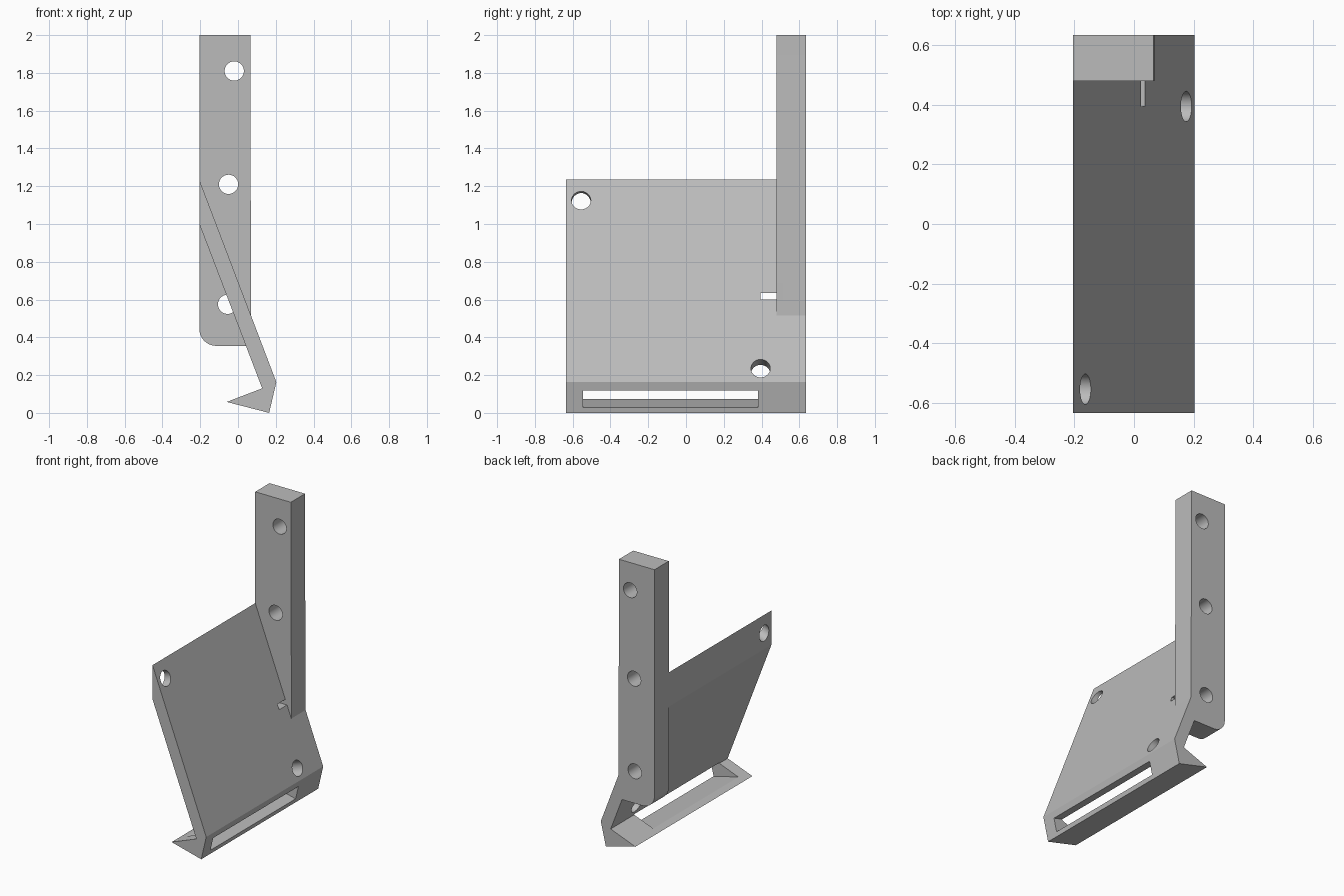
import bpy, bmesh, math
from mathutils import Vector, Matrix

cube = bpy.data.objects.get("Cube")
if cube:
    bpy.data.objects.remove(cube, do_unlink=True)

grey = bpy.data.materials.new("plain_grey")
grey.use_nodes = True
colour = (0.5, 0.5, 0.5, 1)
grey.diffuse_color = colour
grey.node_tree.nodes["Principled BSDF"].inputs["Base Color"].default_value = colour


def finish(name, bm):
    bmesh.ops.recalc_face_normals(bm, faces=bm.faces)
    mesh = bpy.data.meshes.new(name)
    bm.to_mesh(mesh)
    bm.free()
    mesh.materials.append(grey)
    obj = bpy.data.objects.new(name, mesh)
    bpy.context.collection.objects.link(obj)
    return obj


def prism(name, profile, y0, y1):
    """Extrude an x-z profile along y."""
    bm = bmesh.new()
    face = bm.faces.new([bm.verts.new((x, y0, z)) for x, z in profile])
    new = bmesh.ops.extrude_face_region(bm, geom=[face])["geom"]
    moved = [v for v in new if isinstance(v, bmesh.types.BMVert)]
    bmesh.ops.translate(bm, verts=moved, vec=(0, y1 - y0, 0))
    return finish(name, bm)


def drill(name, centre, axis, length, radius=0.051):
    bm = bmesh.new()
    turn = Vector(axis).to_track_quat('Z', 'Y').to_matrix().to_4x4()
    bmesh.ops.create_cone(bm, cap_ends=True, segments=48, radius1=radius, radius2=radius,
                          depth=length, matrix=Matrix.Translation(centre) @ turn)
    return finish(name, bm)


def combine(target, other, operation):
    mod = target.modifiers.new(operation, 'BOOLEAN')
    mod.operation, mod.object, mod.solver = operation, other, 'EXACT'
    bpy.context.view_layer.objects.active = target
    bpy.ops.object.modifier_apply(modifier=mod.name)
    bpy.data.objects.remove(other, do_unlink=True)


# Leaning plate with hooked lip along its lower edge
bracket = prism("bracket", [(-0.205, 1.235), (0.203, 0.163), (0.165, 0.0), (-0.06, 0.058),
                            (0.128, 0.13), (-0.205, 1.0)], -0.635, 0.635)

# Upright bar with one rounded lower corner
r = 0.09
corner = [(-0.205 + r - r * math.sin(a), 0.355 + r - r * math.cos(a))
          for a in (math.pi / 2 * i / 10 for i in range(11))]
bar = prism("upright_bar", [(-0.205, 2), (0.065, 2), (0.065, 1.5), (0.069, 0.9),
                            (0.069, 0.515), (0.06, 0.355)] + corner, 0.48, 0.635)
combine(bracket, bar, 'UNION')

# Bolt holes through the bar
for x, z in ((-0.02, 1.81), (-0.05, 1.21), (-0.055, 0.575)):
    combine(bracket, drill("bar_hole", (x, 0.579, z), (0, 1, 0), 0.2), 'DIFFERENCE')

# Holes square to the plate
for x, y, z in ((-0.163, -0.555, 1.125), (0.175, 0.395, 0.235)):
    combine(bracket, drill("plate_hole", (x, y, z), (0.935, 0, 0.354), 0.3), 'DIFFERENCE')

# Long slot through the lip, parallel to its underside
slot = prism("lip_slot", [(0.27, 0.006), (0.27, 0.1), (-0.13, 0.2), (-0.13, 0.102)], -0.545, 0.38)
combine(bracket, slot, 'DIFFERENCE')

# Small notch in the plate beside the bar
notch = prism("notch", [(-0.15, 0.6), (0.15, 0.6), (0.15, 0.635), (-0.15, 0.635)], 0.395, 0.48)
combine(bracket, notch, 'DIFFERENCE')

bpy.ops.object.select_all(action='DESELECT')
bracket.select_set(True)
bpy.context.view_layer.objects.active = bracket
bpy.ops.object.shade_smooth_by_angle(angle=math.radians(20))
